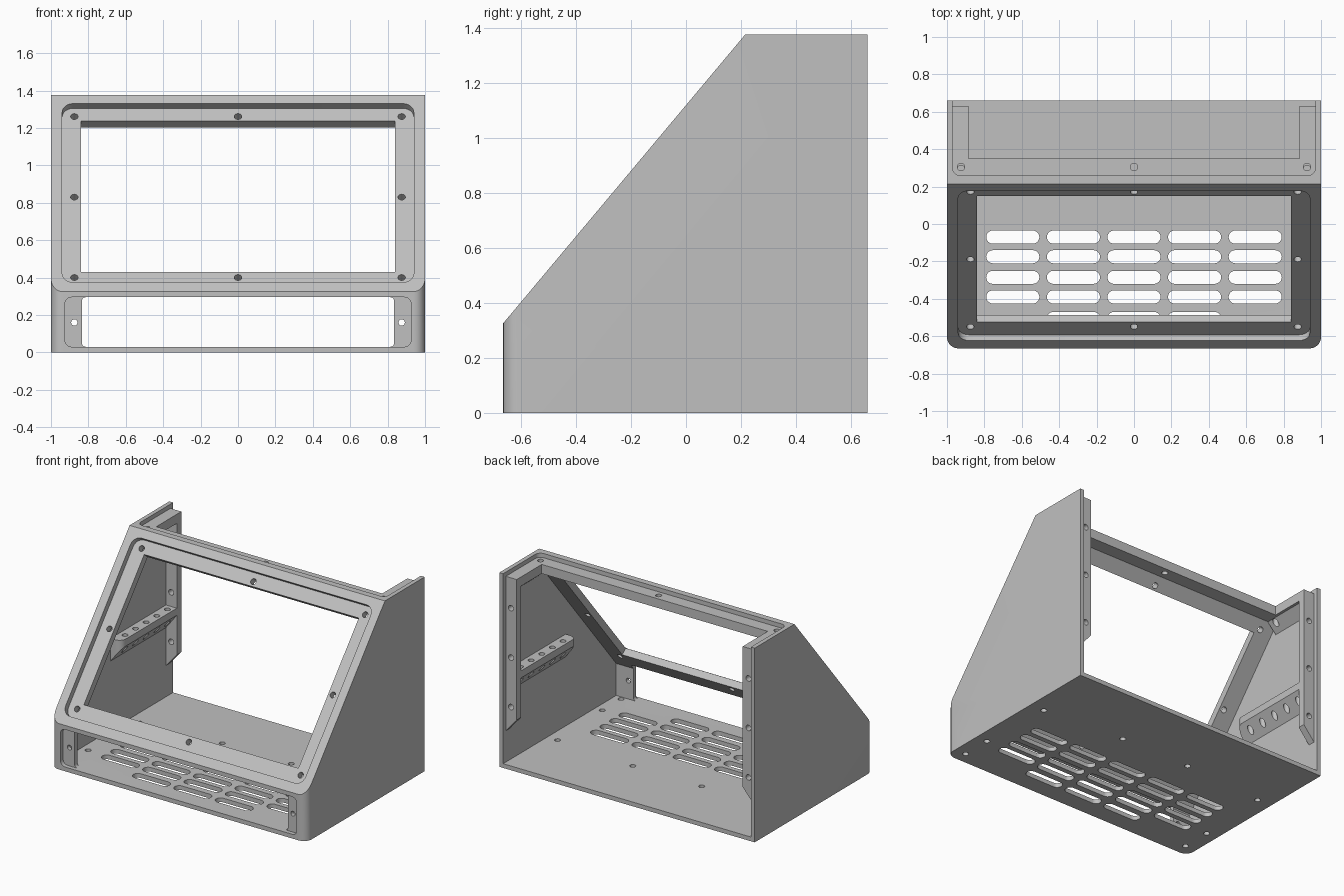
import bpy, bmesh
from math import pi, cos, sin
from mathutils import Vector

if "Cube" in bpy.data.objects:
    bpy.data.objects.remove(bpy.data.objects["Cube"])

GREY = 0.53
mat = bpy.data.materials.new("light grey")
mat.use_nodes = True
mat.diffuse_color = (GREY, GREY, GREY, 1)
mat.node_tree.nodes["Principled BSDF"].inputs["Base Color"].default_value = (GREY, GREY, GREY, 1)

X, Y, Z = Vector((1, 0, 0)), Vector((0, 1, 0)), Vector((0, 0, 1))
ZERO = Vector((0, 0, 0))
FOOT, CREST = Vector((0, -0.665, 0.325)), Vector((0, 0.215, 1.375))
RISE = (CREST - FOOT).normalized()
PLAN, FRONT, SIDE, SLOPE = (ZERO, X, Y), (ZERO, X, Z), (ZERO, Y, Z), (FOOT, X, RISE)


def rect(x0, x1, y0, y1, r=0.0, steps=6):
    """Outline of a rectangle, with rounded corners when r is set."""
    if r == 0:
        return [(x0, y0), (x1, y0), (x1, y1), (x0, y1)]
    centres = [(x1 - r, y1 - r), (x0 + r, y1 - r), (x0 + r, y0 + r), (x1 - r, y0 + r)]
    pts = []
    for q, (cx, cy) in enumerate(centres):
        for i in range(steps + 1):
            a = (q + i / steps) * pi / 2
            p = (cx + r * cos(a), cy + r * sin(a))
            if not pts or (Vector(p) - Vector(pts[-1])).length > 1e-4:
                pts.append(p)
    if (Vector(pts[0]) - Vector(pts[-1])).length < 1e-4:
        pts.pop()
    return pts


def hole(x, y, r=0.02):
    return rect(x - r, x + r, y - r, y + r, r, 5)


def both(*outlines):
    """Outlines plus their left-right mirror images."""
    return list(outlines) + [[(-x, y) for x, y in o] for o in outlines]


def prism(name, frame, outlines, lo, hi):
    """Extrude flat outlines along the frame's normal from lo to hi."""
    origin, u, v = frame
    n = u.cross(v)
    bm = bmesh.new()
    for pts in outlines:
        low, high = [[bm.verts.new(origin + u * a + v * b + n * d) for a, b in pts] for d in (lo, hi)]
        bm.faces.new(low)
        bm.faces.new(high)
        for i in range(len(pts)):
            j = (i + 1) % len(pts)
            bm.faces.new((low[i], low[j], high[j], high[i]))
    bmesh.ops.recalc_face_normals(bm, faces=bm.faces)
    mesh = bpy.data.meshes.new(name)
    bm.to_mesh(mesh)
    bm.free()
    mesh.materials.append(mat)
    obj = bpy.data.objects.new(name, mesh)
    bpy.context.collection.objects.link(obj)
    return obj


def carve(target, frame, outlines, lo, hi, operation='DIFFERENCE'):
    """Cut prisms out of the target, or keep only what lies inside them."""
    cutter = prism("cutter", frame, outlines, lo, hi)
    cutter.hide_render = True
    mod = target.modifiers.new("carve", 'BOOLEAN')
    mod.operation, mod.object, mod.solver = operation, cutter, 'EXACT'
    bpy.context.view_layer.objects.active = target
    bpy.ops.object.modifier_apply(modifier=mod.name)
    bpy.data.objects.remove(cutter)


def slope_point(y=None, z=None, depth=0.09):
    """Point on the inner plane of the sloped panel at a given y or z."""
    start = FOOT - X.cross(RISE) * depth
    s = (y - start.y) / RISE.y if z is None else (z - start.z) / RISE.z
    p = start + RISE * s
    return (p.y, p.z)


# Shell: side profile with rounded front corners
shell = prism("enclosure_shell", SIDE,
              [[(FOOT.y, 0), (0.66, 0), (0.66, CREST.z), (CREST.y, CREST.z), (FOOT.y, FOOT.z)]], -1, 1)
carve(shell, PLAN, [rect(-1, 1, FOOT.y, 1.2, 0.06)], -0.1, 2, 'INTERSECT')

# Cavity, open at the back
carve(shell, SIDE, [[(-0.605, 0.03), (0.8, 0.03), (0.8, 1.28),
                     slope_point(z=1.28), slope_point(y=-0.605)]], -0.97, 0.97)

# Lid and rear panel seats
carve(shell, PLAN, [rect(-0.97, 0.97, 0.26, 0.9, 0.04)], 1.345, 1.5)
carve(shell, PLAN, [rect(-0.885, 0.885, 0.35, 0.9)], 1.2, 1.5)
carve(shell, FRONT, [rect(-0.97, 0.97, 0.03, 1.5)], -0.8, -0.63)

# Sloped panel: shallow seat, window and screw holes
carve(shell, SLOPE, [rect(-0.94, 0.94, 0.065, 1.312, 0.06)], -0.04, 0.2)
carve(shell, SLOPE, [rect(-0.84, 0.84, 0.171, 1.222)], -0.2, 0.1)
screws = both(*[hole(0.875, s) for s in (0.132, 0.693, 1.255)])
screws += [hole(0, s) for s in (0.132, 1.255)]
carve(shell, SLOPE, screws, -0.11, 0)

# Front opening with a seat and a screw hole on each side
carve(shell, FRONT, [rect(-0.925, 0.925, 0.03, 0.295, 0.035)], 0.635, 0.8)
carve(shell, FRONT, [rect(-0.835, 0.835, 0.03, 0.295, 0.02)], 0.45, 0.8)
carve(shell, FRONT, both(hole(0.875, 0.16, 0.017)), 0.5, 0.8)

# Floor vents and mounting holes
vents = []
for y in (-0.07, -0.175, -0.285, -0.39, -0.505):
    for col in ((-1, 0, 1) if y < -0.45 else (-2, -1, 0, 1, 2)):
        x = col * 0.324
        vents.append(rect(x - 0.142, x + 0.142, y - 0.035, y + 0.035, 0.035))
carve(shell, PLAN, vents, -0.1, 0.1)
mounts = both(hole(0.89, 0.165), hole(0.27, 0.21), hole(0.915, -0.37), hole(0.915, -0.58))
carve(shell, PLAN, mounts, -0.1, 0.05)

# Chamfered supports under the lid seat
supports = prism("lid_seat_supports", FRONT,
                 both([(0.98, 1.3), (0.885, 1.3), (0.97, 1.21), (0.98, 1.21)]), -0.63, -0.25)
lid_holes = both(hole(0.925, 0.305)) + [hole(0, 0.305)]
for part in (shell, supports):
    carve(part, PLAN, lid_holes, 1.15, 1.5)

# Rear flanges with slanted lower ends
flanges = prism("rear_flanges", FRONT,
                both([(0.885, 0.35), (0.98, 0.24), (0.98, 1.3), (0.885, 1.3)]), -0.63, -0.58)
carve(flanges, FRONT, both(*[hole(0.93, z) for z in (0.43, 0.78, 1.13)]), -0.7, -0.5)

# Side brackets with sloped undersides and rounded front ends
brackets = prism("side_brackets", FRONT,
                 both([(0.98, 0.68), (0.885, 0.68), (0.885, 0.63), (0.97, 0.52), (0.98, 0.52)]), -0.59, 0.04)
carve(brackets, PLAN, both(rect(0.885, 1.2, -0.04, 0.9, 0.05)), 0.3, 0.9, 'INTERSECT')
carve(brackets, PLAN, both(*[hole(0.925, 0.055 + i * 0.119) for i in range(5)]), 0.4, 0.9)

# Keep arcs smooth and edges crisp
for obj in (shell, supports, flanges, brackets):
    bpy.ops.object.select_all(action='DESELECT')
    obj.select_set(True)
    bpy.context.view_layer.objects.active = obj
    bpy.ops.object.shade_smooth_by_angle(angle=pi / 6)
